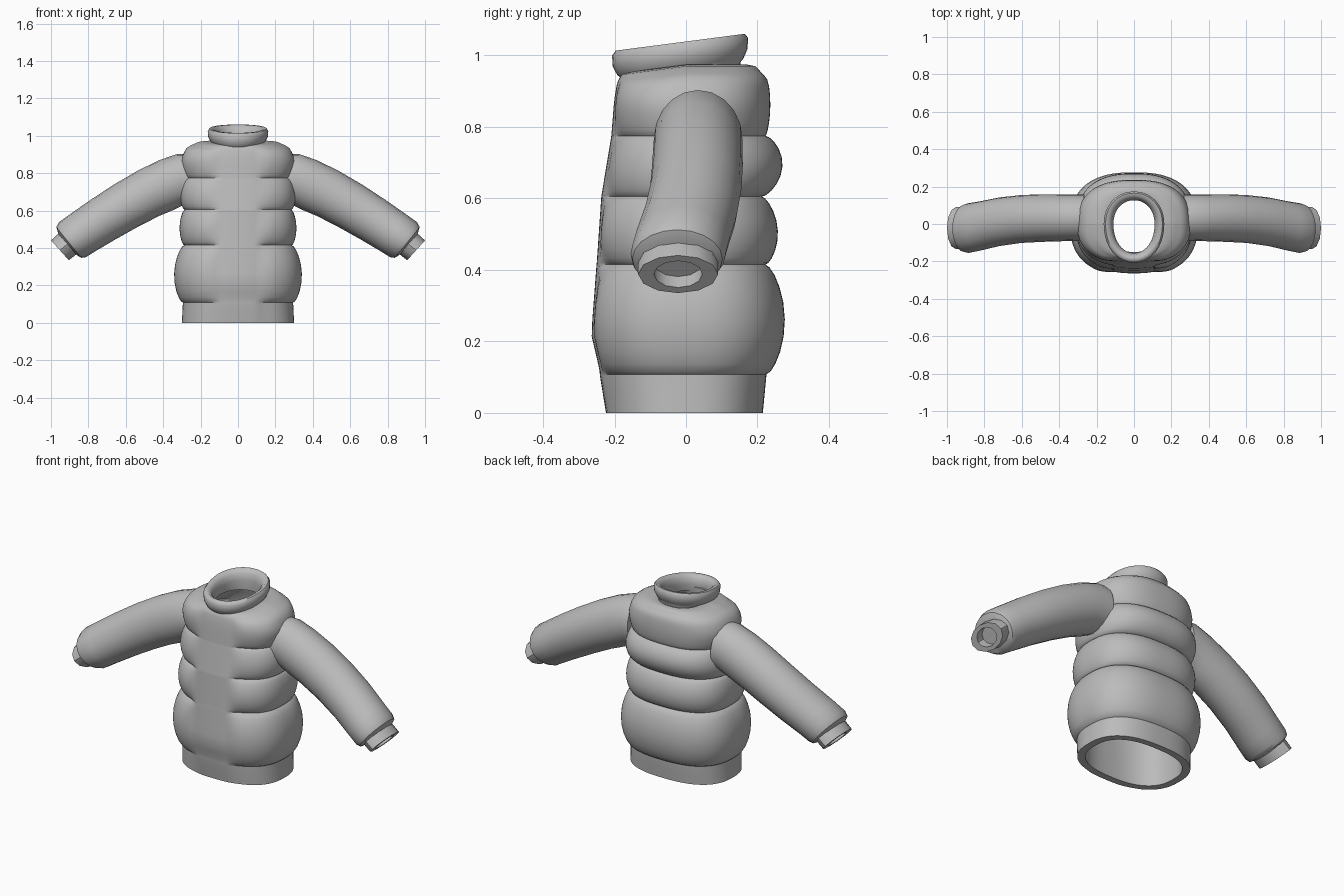
import bpy, bmesh, math
from mathutils import Vector

if "Cube" in bpy.data.objects:
    bpy.data.objects.remove(bpy.data.objects["Cube"])

grey = bpy.data.materials.new("grey fabric")
grey.diffuse_color = (0.5, 0.5, 0.5, 1)
grey.use_nodes = True
grey.node_tree.nodes["Principled BSDF"].inputs["Base Color"].default_value = grey.diffuse_color


def loft(name, rings, wrap=False, angle=40):
    """Skin a list of equal-length closed rings; capped at the ends unless wrapped."""
    bm = bmesh.new()
    loops = [[bm.verts.new(p) for p in r] for r in rings]
    n = len(loops[0])
    pairs = list(zip(loops, loops[1:])) + ([(loops[-1], loops[0])] if wrap else [])
    for a, b in pairs:
        for i in range(n):
            j = (i + 1) % n
            bm.faces.new((a[i], a[j], b[j], b[i]))
    if not wrap:
        bm.faces.new(loops[0])
        bm.faces.new(loops[-1])
    bmesh.ops.recalc_face_normals(bm, faces=bm.faces)
    me = bpy.data.meshes.new(name)
    bm.to_mesh(me)
    bm.free()
    me.materials.append(grey)
    ob = bpy.data.objects.new(name, me)
    bpy.context.collection.objects.link(ob)
    bpy.ops.object.select_all(action='DESELECT')
    ob.select_set(True)
    bpy.context.view_layer.objects.active = ob
    bpy.ops.object.shade_smooth_by_angle(angle=math.radians(angle))
    return ob


def lerp(table, z):
    """Interpolate rows of (z, values...)."""
    for a, b in zip(table, table[1:]):
        if z <= b[0]:
            t = max(0, (z - a[0]) / (b[0] - a[0]))
            return [p + (q - p) * t for p, q in zip(a[1:], b[1:])]
    return list(table[-1][1:])


def oval(t, hx, yf, yb, e=2.5):
    """Point on a squared-off oval with its own front and back depth."""
    c, s = math.cos(t), math.sin(t)
    x = hx * math.copysign(abs(c) ** (2 / e), c)
    y = (yb if s > 0 else yf) * math.copysign(abs(s) ** (2 / e), s)
    return x, y


# Torso: base shape (z, half width, front depth, back depth)
BASE = [(0, .30, .22, .215), (.105, .295, .23, .225), (.415, .288, .228, .222),
        (.605, .285, .217, .212), (.775, .278, .195, .222), (.87, .285, .195, .222),
        (.93, .27, .193, .222), (.955, .245, .19, .21), (.97, .20, .18, .195),
        (.975, .14, .165, .168)]
# Quilted panels: (bottom, top, side puff, front puff, back puff)
PANELS = [(.108, .415, .05, .048, .053), (.415, .605, .026, .034, .04),
          (.605, .775, .028, .022, .053), (.775, .95, .018, .018, .014)]
FLAP = [(0, .004), (.12, .012), (.22, .036), (.42, .022), (.605, .02), (.775, .014), (.95, 0)]
N = 112
ANG = [2 * math.pi * i / N for i in range(N)]


def torso_ring(z, bulge, panel):
    hx, yf, yb = lerp(BASE, z)
    flap = lerp(FLAP, z)[0]
    ring = []
    for t in ANG:
        x, y = oval(t, hx, yf, yb)
        # Placket stays smooth down the middle of the front
        h = 1.0
        if y < 0:
            h = min(1, max(0, (abs(x) - .105) / .055)) ** .6
        side, front, back = panel
        ox = side * bulge * h
        of = front * bulge * h + flap * (1 - h)
        x, y = oval(t, hx + ox, yf + of, yb + back * bulge)
        # Neckline dips toward the front
        dip = .13 * min(0, y) * max(0, min(1, (z - .88) / .08))
        ring.append((x, y, z + dip))
    return ring


rings = [torso_ring(z, 0, (0, 0, 0)) for z in (0, .055, .104)]
for lo, hi, *puff in PANELS:
    for k in range(11):
        u = .5 - .5 * math.cos(math.pi * k / 10)
        if k == 0 and lo > .2:
            continue
        rings.append(torso_ring(lo + (hi - lo) * u, math.sin(math.pi * u) ** .6, puff))
rings += [torso_ring(z, 0, (0, 0, 0)) for z in (.963, .97, .975)]
# Inner lining, from the neck back down to the hem
for z, hx, yf, yb in [(.965, .118, .15, .14), (.92, .15, .15, .15), (.85, .235, .16, .185),
                      (.6, .25, .185, .185), (.35, .27, .2, .2), (.1, .258, .19, .185), (0, .26, .185, .18)]:
    rings.append([(*oval(t, hx, yf, yb), z + (.1 * min(0, oval(t, hx, yf, yb)[1]) if z > .9 else 0)) for t in ANG])
loft("padded_torso", rings, wrap=True, angle=38)

# Collar: a rolled band on a short neck, tilted up toward the back
COLLAR = [(.93, -.018), (.965, -.022), (.975, -.012), (1.0, 0), (1.03, .002), (1.043, -.008),
          (1.043, -.024), (1.025, -.042), (.99, -.05), (.94, -.045)]
rings = []
for z, d in COLLAR:
    ring = []
    for i in range(40):
        x, y = oval(2 * math.pi * i / 40, .16 + d, .205 + d, .172 + d * .9, 2.1)
        tilt = .13 * (y - .06) if z > .95 else .1 * min(0, y)
        ring.append((x, y, z + tilt + .004))
    rings.append(ring)
loft("rolled_collar", rings, wrap=True, angle=50)


def tube(name, rows, s, n, wrap=False):
    """Arm section from rows of (x, y, z, lean in degrees, in-plane radius, depth radius)."""
    rings = []
    for x, y, z, lean, ru, ry in rows:
        a = math.radians(lean)
        up = Vector((math.sin(a), 0, math.cos(a)))
        ring = []
        for i in range(n):
            t = 2 * math.pi * i / n
            p = Vector((x, y, z)) + up * ru * math.cos(t) + Vector((0, ry * math.sin(t), 0))
            ring.append((p.x * s, p.y, p.z))
        rings.append(ring)
    return loft(name, rings, wrap, 40)


# Sleeves and cuffs, mirrored left and right
SLEEVE = [(.265, .035, .768, 2, .135, .122), (.31, .034, .766, 6, .138, .124), (.38, .033, .738, 18, .138, .125),
          (.48, .032, .692, 25, .134, .127), (.60, .027, .626, 29, .13, .128), (.72, .012, .553, 32, .125, .13),
          (.83, -.012, .482, 35, .12, .132), (.885, -.022, .445, 37, .118, .133),
          (.905, -.024, .43, 39, .106, .126), (.915, -.024, .421, 40, .07, .10)]
CUFF = [(.89, -.022, .438, 40, .072, .108), (.92, -.022, .415, 41, .073, .112), (.9525, -.022, .388, 42, .071, .112),
        (.9525, -.022, .388, 42, .05, .068), (.918, -.022, .419, 41, .05, .068)]
for side, s in (("right", 1), ("left", -1)):
    tube(side + "_sleeve", SLEEVE, s, 20)
    tube(side + "_cuff", CUFF, s, 12)
